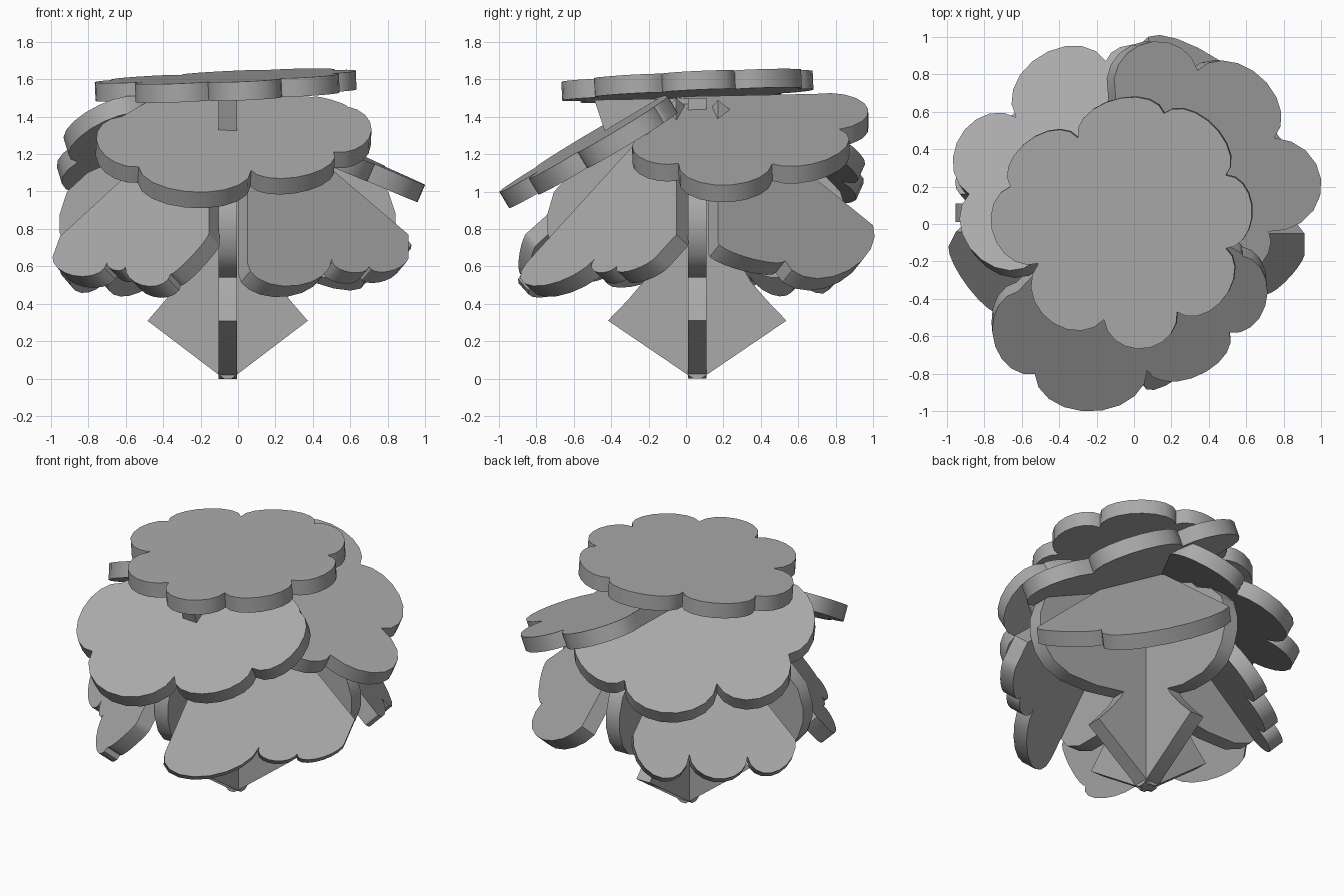
import bpy
import bmesh
import math
from mathutils import Vector

cube = bpy.data.objects.get("Cube")
if cube:
    bpy.data.objects.remove(cube, do_unlink=True)

grey = bpy.data.materials.new("card_grey")
grey.use_nodes = True
colour = (0.4, 0.4, 0.4, 1)
grey.diffuse_color = colour
grey.node_tree.nodes["Principled BSDF"].inputs["Base Color"].default_value = colour

THICK = 0.1


def slab(name, outline, offset):
    """Solid sheet: a flat outline swept along an offset."""
    bm = bmesh.new()
    face = bm.faces.new([bm.verts.new(p) for p in outline])
    swept = bmesh.ops.extrude_face_region(bm, geom=[face], use_keep_orig=True)
    moved = [v for v in swept["geom"] if isinstance(v, bmesh.types.BMVert)]
    bmesh.ops.translate(bm, verts=moved, vec=offset)
    bmesh.ops.recalc_face_normals(bm, faces=bm.faces)
    mesh = bpy.data.meshes.new(name)
    bm.to_mesh(mesh)
    bm.free()
    obj = bpy.data.objects.new(name, mesh)
    bpy.context.collection.objects.link(obj)
    mesh.materials.append(grey)
    bpy.ops.object.select_all(action="DESELECT")
    obj.select_set(True)
    bpy.context.view_layer.objects.active = obj
    bpy.ops.object.shade_smooth_by_angle(angle=math.radians(35))


def scallop(notches, steps=9):
    """Join the notch points with outward elliptical lobes (bulge 0 = straight)."""
    centre = sum((Vector(n[:2]) for n in notches), Vector((0, 0))) / len(notches)
    points = []
    for i, (p, q, bulge) in enumerate(notches):
        a, b = Vector((p, q)), Vector(notches[(i + 1) % len(notches)][:2])
        if not bulge:
            points.append(a)
            continue
        mid, half = (a + b) / 2, (b - a) / 2
        out = Vector((half.y, -half.x)) * 2 * bulge
        if out.dot(mid - centre) < 0:
            out = -out
        for k in range(steps):
            t = math.pi * k / steps
            points.append(mid - half * math.cos(t) + out * math.sin(t))
    return points


def leaf(name, plane, axes, notches):
    """Sheet whose top lies on z = a + b*x + c*y, outlined along two axes."""
    a, b, c = plane
    outline = []
    for p, q in scallop(notches):
        if axes == "xy":
            outline.append((p, q, a + b * p + c * q))
        elif axes == "xz":
            outline.append((p, (q - a - b * p) / c, q))
        else:
            outline.append(((q - a - c * p) / b, p, q))
    normal = Vector((-b, -c, 1)).normalized()
    slab(name, outline, -normal * THICK)


# Crossed trunk plates: pointed root, narrow waist, rounded branches
ROOT = [(0.02, 0), (0.45, 0.31), (0.35, 0.42), (0.27, 0.52), (0.24, 0.575)]
BRANCH = [(0.45, 0.54), (0.67, 0.54), (0.8, 0.59), (0.87, 0.67), (0.91, 0.78),
          (0.91, 0.88), (0.87, 1.0), (0.76, 1.1), (0.6, 1.17)]


def trunk_profile(root_scale, branch_scale, top):
    half = [(w * root_scale, z) for w, z in ROOT]
    half += [(w * branch_scale, z) for w, z in BRANCH]
    return half + top + [(-w, z) for w, z in reversed(half)]


cx, cy = -0.055, 0.06
across = trunk_profile(0.95, 0.985, [(0.12, 1.36), (0.12, 1.5),
                                     (-0.12, 1.5), (-0.12, 1.36)])
along = trunk_profile(1.06, 0.88, [(0.45, 1.26), (0.2, 1.37), (0.05, 1.44),
                                   (0.04, 1.5), (-0.55, 1.49), (-0.47, 1.25)])
slab("trunk_plate_across", [(cx + w, cy - THICK / 2, z) for w, z in across],
     Vector((0, THICK, 0)))
slab("trunk_plate_along", [(cx - THICK / 2, cy + w, z) for w, z in along],
     Vector((THICK, 0, 0)))

# Crown sheet
leaf("crown_leaf", (1.615, 0.043, 0.045), "xy",
     [(-0.30, 0.46, 0.3), (0.16, 0.59, 0.3), (0.49, 0.26, 0.36),
      (0.49, -0.13, 0.36), (0.23, -0.47, 0.45), (-0.16, -0.51, 0.42),
      (-0.51, -0.21, 0.4), (-0.66, 0.2, 0.32)])

# Middle ring of three sheets
leaf("middle_leaf_front", (1.585, -0.05, 0.6), "xy",
     [(-0.53, -0.8, 0.35), (0.07, -0.78, 0.29), (0.51, -0.58, 0.4),
      (0.58, -0.17, 0.1), (0.4, -0.1, 0), (-0.4, -0.13, 0),
      (-0.62, -0.36, 0.4)])
leaf("middle_leaf_left", (1.465, -0.435, 0.02), "xy",
     [(0.72, -0.04, 0.53), (0.75, 0.46, 0.36), (0.34, 0.82, 0.47),
      (-0.1, 0.7, 0), (-0.1, 0, 0), (0.35, -0.2, 0.4)])
leaf("middle_leaf_back_right", (1.58, 0.3, -0.45), "xy",
     [(-0.53, -0.2, 0.4), (-0.88, 0.16, 0.42), (-0.63, 0.57, 0.37),
      (-0.15, 0.87, 0.33), (0.27, 0.74, 0), (0.1, 0.4, 0), (-0.2, 0, 0)])

# Lower ring of four steep sheets, one per quarter, butted against the plates
leaf("lower_leaf_front_left", (1.6, -0.85, 1.1), "xz",
     [(0.05, 0.62, 0.3), (0.5, 0.64, 0.25), (0.7, 0.6, 0.25),
      (0.91, 0.66, 0), (0.91, 0.77, 0), (0.05, 1.5, 0)])
leaf("lower_leaf_front_right", (1.69, 0.94, 0.9), "xz",
     [(-0.95, 0.76, 0), (-0.99, 0.65, 0.3), (-0.7, 0.62, 0.3),
      (-0.6, 0.6, 0.35), (-0.36, 0.56, 0.06), (-0.155, 0.78, 0),
      (-0.155, 1.49, 0)])
leaf("lower_leaf_back_left", (1.69, -0.9, -0.8), "yz",
     [(0.17, 0.73, 0.1), (0.53, 0.63, 0.35), (1.0, 0.82, 0),
      (0.17, 1.49, 0)])
leaf("lower_leaf_back_right", (1.65, 0.87, -1.0), "xy",
     [(-0.15, 0.78, 0.36), (-0.46, 0.62, 0.25), (-0.74, 0.4, 0.3),
      (-0.93, 0.16, 0), (-0.15, 0.16, 0)])
